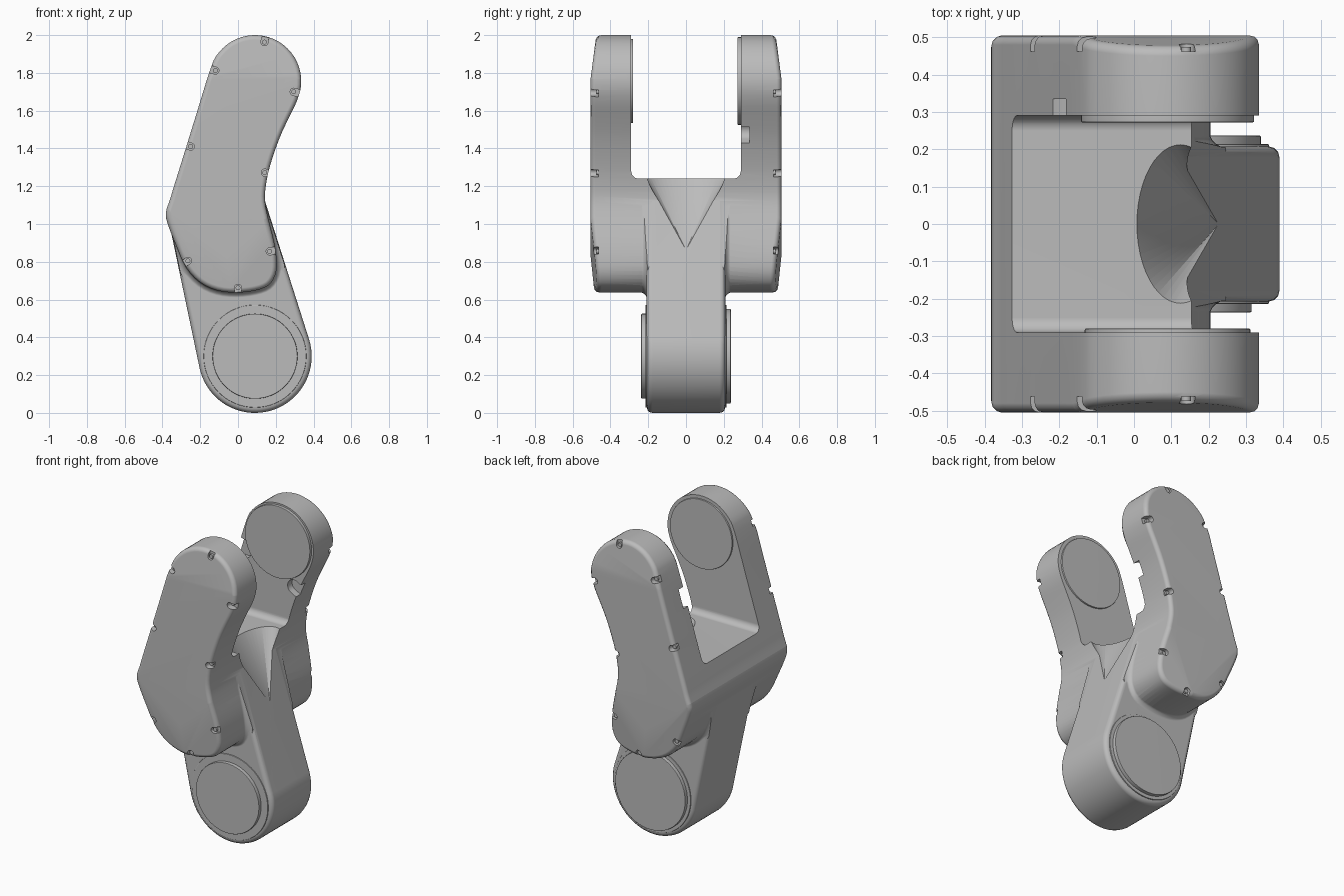
import bpy, bmesh, math
from mathutils import Vector

cube = bpy.data.objects.get("Cube")
if cube:
    bpy.data.objects.remove(cube, do_unlink=True)

GREY = (0.5, 0.5, 0.5, 1)
grey = bpy.data.materials.new("satin_grey")
grey.diffuse_color = GREY
grey.use_nodes = True
grey.node_tree.nodes["Principled BSDF"].inputs["Base Color"].default_value = GREY


def arc(cx, cz, r, start, end, steps):
    angles = [math.radians(start + (end - start) * i / steps) for i in range(steps + 1)]
    return [(cx + r * math.cos(a), cz + r * math.sin(a)) for a in angles]


def spline(points, sub=3):
    """Closed smooth curve through the given points."""
    pts = [Vector(p) for p in points]
    out = []
    for i in range(len(pts)):
        a, b, c, d = (pts[(i + k - 1) % len(pts)] for k in range(4))
        for s in range(sub):
            t = s / sub
            out.append((b * 2 + (c - a) * t + (a * 2 - b * 5 + c * 4 - d) * t * t
                        + (b * 3 - a - c * 3 + d) * t ** 3) / 2)
    return [tuple(p) for p in out]


def offset(outline, dist):
    """Grow a clockwise outline along its normals."""
    out = []
    for i, (x, z) in enumerate(outline):
        px, pz = outline[i - 1]
        nx, nz = outline[(i + 1) % len(outline)]
        n = Vector((pz - nz, nx - px)).normalized() * dist
        out.append((x + n.x, z + n.y))
    return out


def add_loft(bm, rings):
    loops = [[bm.verts.new(p) for p in ring] for ring in rings]
    n = len(loops[0])
    for a, b in zip(loops, loops[1:]):
        for i in range(n):
            bm.faces.new((a[i], a[(i + 1) % n], b[(i + 1) % n], b[i]))
    bm.faces.new(loops[0])
    bm.faces.new(loops[-1])
    bmesh.ops.recalc_face_normals(bm, faces=bm.faces)


def add_prism(bm, outline, y0, y1):
    add_loft(bm, [[(x, y, z) for x, z in outline] for y in (y0, y1)])


def bevel_rim(bm, width, segments=3):
    bmesh.ops.recalc_face_normals(bm, faces=bm.faces)
    rim = [e for e in bm.edges if len(e.link_faces) == 2
           and e.calc_face_angle() > math.radians(50)]
    bmesh.ops.bevel(bm, geom=rim, offset=width, segments=segments, profile=0.5,
                    affect='EDGES', clamp_overlap=False)


def finish(name, bm):
    mesh = bpy.data.meshes.new(name)
    bm.to_mesh(mesh)
    bm.free()
    mesh.materials.append(grey)
    obj = bpy.data.objects.new(name, mesh)
    bpy.context.collection.objects.link(obj)
    return obj


def boolean(target, tool, operation):
    mod = target.modifiers.new("cut", 'BOOLEAN')
    mod.operation = operation
    mod.solver = 'EXACT'
    mod.object = tool
    bpy.context.view_layer.objects.active = target
    bpy.ops.object.modifier_apply(modifier=mod.name)
    bpy.data.objects.remove(tool, do_unlink=True)


def disc(name, x, z, r, y0, y1, bevel=0.004):
    bm = bmesh.new()
    add_prism(bm, arc(x, z, r, 0, 354.375, 63), y0, y1)
    bevel_rim(bm, bevel, 2)
    return finish(name, bm)


# Side outlines of the fork and of the lower link
fork_outline = spline(arc(0.09, 1.755, 0.245, 162.7, -25, 9) + [
    (0.268, 1.56), (0.218, 1.45), (0.17, 1.31), (0.147, 1.2), (0.143, 1.12), (0.16, 1.03),
    (0.192, 0.9), (0.205, 0.8), (0.197, 0.73), (0.16, 0.675), (0.09, 0.648), (-0.01, 0.637),
    (-0.11, 0.648), (-0.2, 0.69), (-0.275, 0.77), (-0.325, 0.88), (-0.372, 1.0),
    (-0.382, 1.06), (-0.36, 1.13), (-0.339, 1.2), (-0.286, 1.37), (-0.218, 1.59)])
link_outline = arc(0.09, 0.3, 0.3, 17.4, -167.3, 40) + [
    (-0.376, 1.06), (-0.33, 1.2), (-0.32, 1.235), (0.107, 1.235)]

# Fork block with tapered outer faces
bm = bmesh.new()
add_prism(bm, fork_outline, -0.505, 0.505)
for side in (-1, 1):
    for x, z, nx, nz in ((0, 1.77, 0, 0.13), (-0.06, 0.83, -0.093, -0.117),
                         (-0.06, 0.83, 0.09, -0.094)):
        cut = bmesh.ops.bisect_plane(
            bm, geom=bm.verts[:] + bm.edges[:] + bm.faces[:], dist=1e-5,
            plane_co=(x, side * 0.505, z), plane_no=Vector((nx, side, nz)).normalized(),
            clear_outer=True)
        edges = [g for g in cut["geom_cut"] if isinstance(g, bmesh.types.BMEdge)]
        bmesh.ops.edgeloop_fill(bm, edges=edges)
bevel_rim(bm, 0.025)
fork = finish("fork_link", bm)

# Gap between the two arms, with rounded floor corners
bm = bmesh.new()
gap = (arc(-0.25, 1.28, 0.04, 180, 270, 6) + arc(0.25, 1.28, 0.04, 270, 360, 6)
       + [(0.29, 2.2), (-0.29, 2.2)])
add_loft(bm, [[(x, y, z) for y, z in gap] for x in (-0.8, 0.8)])
boolean(fork, finish("gap_cutter", bm), 'DIFFERENCE')

# Lower link
bm = bmesh.new()
add_prism(bm, link_outline, -0.208, 0.208)
bevel_rim(bm, 0.03)
boolean(fork, finish("lower_link", bm), 'UNION')

# Fillet where the link flows into the fork
bm = bmesh.new()
rings = []
for i in range(-6, 7):
    if i:
        a = math.radians((6 - abs(i)) * 18)
        y = math.copysign(0.25 - 0.045 * math.sin(a), i)
        grown = offset(fork_outline, 0.045 * (1 - math.cos(a)) - 0.003)
        rings.append([(x, y, z) for x, z in grown])
rings = sorted(rings, key=lambda ring: ring[0][1])
add_loft(bm, rings)
fillet = finish("fillet", bm)
bm = bmesh.new()
add_prism(bm, offset(link_outline, -0.004), -0.3, 0.3)
boolean(fillet, finish("fillet_limit", bm), 'INTERSECT')
boolean(fork, fillet, 'UNION')

# Tapered scoop in the crotch of the fork
bm = bmesh.new()
add_loft(bm, [[(cx + x * rx, z * ry, cz) for x, z in arc(0, 0, 1, 0, 352.5, 47)]
              for cx, cz, rx, ry in ((0.226, 0.865, 0.001, 0.002), (0.108, 1.3, 0.135, 0.246))])
boolean(fork, finish("scoop_cutter", bm), 'DIFFERENCE')

# Screw slots around both outer faces: position and outward angle
slots = [(0.14, 1.963, 78), (-0.12, 1.812, 163), (0.295, 1.70, -15), (-0.25, 1.41, 163),
         (0.142, 1.272, -12), (0.168, 0.855, 10), (-0.265, 0.805, 215), (0, 0.662, 270)]


def slot(bm, x, z, angle, r, y0, y1):
    a = math.radians(angle)
    ends = arc(x, z, r, angle + 90, angle + 270, 10)
    far = [(ends[i][0] + 0.15 * math.cos(a), ends[i][1] + 0.15 * math.sin(a)) for i in (-1, 0)]
    add_prism(bm, ends + far, y0, y1)


bm = bmesh.new()
for x, z, angle in slots:
    for side in (-1, 1):
        slot(bm, x, z, angle, 0.019, side * 0.462, side * 0.55)
# Cable notches on the inside of the back arm
slot(bm, 0.195, 1.49, -30, 0.045, 0.25, 0.335)
slot(bm, -0.165, 1.64, 163, 0.06, 0.25, 0.335)
boolean(fork, finish("slot_cutter", bm), 'DIFFERENCE')

parts = [fork]

# Screw heads sitting in the slots
bm = bmesh.new()
for x, z, angle in slots:
    for side in (-1, 1):
        add_prism(bm, arc(x, z, 0.013, 0, 330, 11), side * 0.455, side * 0.474)
parts.append(finish("screw_heads", bm))

# Joint collars and discs
for name, side, low_r, top_r, top_y in (("front", -1, 0.225, 0.222, 0.28),
                                        ("back", 1, 0.25, 0.232, 0.272)):
    parts.append(disc(name + "_lower_collar", 0.09, 0.3, 0.272, side * 0.19, side * 0.214))
    parts.append(disc(name + "_lower_disc", 0.09, 0.3, low_r, side * 0.19, side * 0.237))
    parts.append(disc(name + "_upper_disc", 0.09, 1.757, top_r, side * 0.31, side * top_y))

# Smooth shading with crisp edges
bpy.ops.object.select_all(action='DESELECT')
for obj in parts:
    obj.select_set(True)
bpy.context.view_layer.objects.active = fork
bpy.ops.object.shade_smooth_by_angle(angle=math.radians(35))
for obj in parts:
    mod = obj.modifiers.new("weighted_normals", 'WEIGHTED_NORMAL')
    mod.keep_sharp = True
